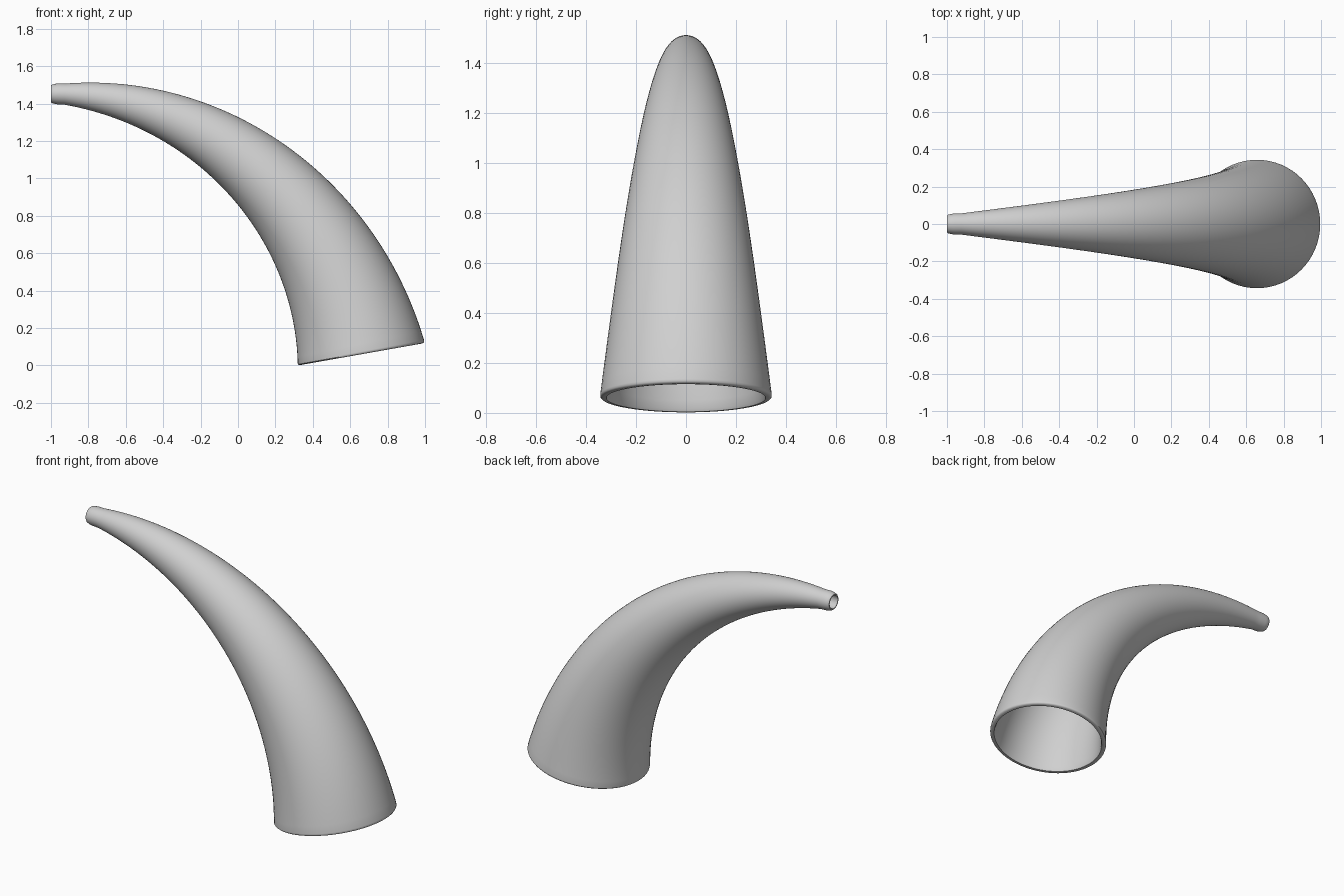
import bpy
import bmesh
import math
from mathutils import Vector

cube = bpy.data.objects.get("Cube")
if cube:
    bpy.data.objects.remove(cube, do_unlink=True)

SEGMENTS = 64
RINGS = 56

# The horn bends along a circular arc, from the wide mouth to the narrow tip
BEND_CENTRE = Vector((-1, 0, -0.233))
BEND_RADIUS = 1.685
START, END = math.radians(10), math.radians(90)


def radius(s):
    """Straight taper that levels off just before the tip."""
    return max(0.345 - 0.298 * s, 0.056)


def wall(s):
    return 0.03 - 0.015 * s


def add_ring(bm, s, r):
    """Circle of vertices square to the arc, at fraction s of its length."""
    angle = START + (END - START) * s
    outward = Vector((math.cos(angle), 0, math.sin(angle)))
    side = Vector((0, 1, 0))
    c = BEND_CENTRE + outward * BEND_RADIUS
    turns = [math.tau * i / SEGMENTS for i in range(SEGMENTS)]
    return [bm.verts.new(c + outward * r * math.cos(a) + side * r * math.sin(a))
            for a in turns]


bm = bmesh.new()

# Rounded mouth edge
rings = [add_ring(bm, s, radius(0) - inset)
         for s, inset in ((0, 0.014), (0.001, 0.006), (0.003, 0.002))]

# Outer skin
steps = [0.006 + 0.979 * i / RINGS for i in range(RINGS + 1)]
rings += [add_ring(bm, s, radius(s)) for s in steps]

# Rounded lip at the tip
for s, r in ((0.992, 0.053), (0.998, 0.049), (1, 0.045), (1, 0.039)):
    rings.append(add_ring(bm, s, r))

# Inner skin back down to the mouth
rings += [add_ring(bm, s, radius(s) - wall(s)) for s in reversed(steps)]
rings.append(add_ring(bm, 0, radius(0) - wall(0) + 0.004))

# Join neighbouring rings, closing the wall at the mouth
for a, b in zip(rings, rings[1:] + rings[:1]):
    for i in range(SEGMENTS):
        j = (i + 1) % SEGMENTS
        bm.faces.new((a[i], a[j], b[j], b[i]))
bmesh.ops.recalc_face_normals(bm, faces=bm.faces)

mesh = bpy.data.meshes.new("horn")
bm.to_mesh(mesh)
bm.free()
horn = bpy.data.objects.new("horn", mesh)
bpy.context.collection.objects.link(horn)

# Plain grey material
grey = bpy.data.materials.new("grey")
grey.use_nodes = True
colour = (0.63, 0.63, 0.63, 1)
grey.diffuse_color = colour
grey.node_tree.nodes["Principled BSDF"].inputs["Base Color"].default_value = colour
mesh.materials.append(grey)

# Smooth skin with crisp rims
bpy.ops.object.select_all(action='DESELECT')
horn.select_set(True)
bpy.context.view_layer.objects.active = horn
bpy.ops.object.shade_smooth_by_angle(angle=math.radians(40))
